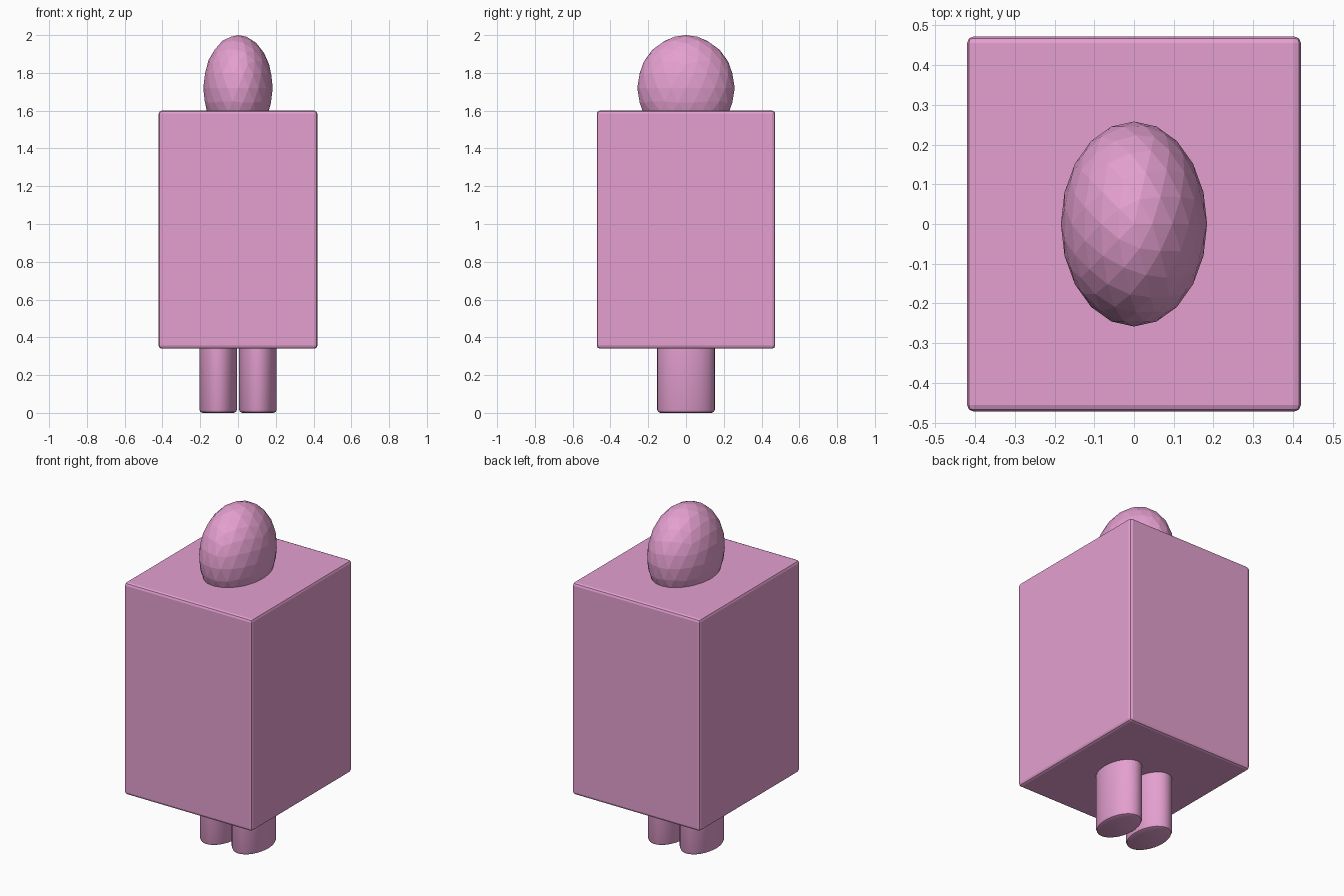
import bpy, bmesh
from mathutils import Matrix, Vector

if "Cube" in bpy.data.objects:
    bpy.data.objects.remove(bpy.data.objects["Cube"])

pink = bpy.data.materials.new("pink")
pink.diffuse_color = (0.78, 0.35, 0.63, 1)
pink.use_nodes = True
pink.node_tree.nodes["Principled BSDF"].inputs["Base Color"].default_value = pink.diffuse_color


def finish(name, bm, smooth=False):
    bmesh.ops.recalc_face_normals(bm, faces=bm.faces)
    mesh = bpy.data.meshes.new(name)
    bm.to_mesh(mesh)
    bm.free()
    mesh.materials.append(pink)
    obj = bpy.data.objects.new(name, mesh)
    bpy.context.collection.objects.link(obj)
    if smooth:
        bpy.context.view_layer.objects.active = obj
        obj.select_set(True)
        bpy.ops.object.shade_smooth_by_angle()
        obj.select_set(False)
    return obj


def placed(center, size):
    return Matrix.Translation(center) @ Matrix.Diagonal((*size, 1))


# Body: tall box with softly worn edges
bm = bmesh.new()
bmesh.ops.create_cube(bm, size=1, matrix=placed((0, 0, 0.97), (0.84, 0.944, 1.26)))
bmesh.ops.bevel(bm, geom=bm.edges[:], offset=0.016, segments=2, profile=0.5, affect='EDGES')
finish("body", bm)

# Head: faceted egg, trimmed flat just inside the body top
bm = bmesh.new()
bmesh.ops.create_icosphere(bm, subdivisions=3, radius=1,
                           matrix=placed((0, 0, 1.72), (0.184, 0.258, 0.28)))
bmesh.ops.bisect_plane(bm, geom=bm.verts[:] + bm.edges[:] + bm.faces[:],
                       plane_co=Vector((0, 0, 1.59)), plane_no=Vector((0, 0, 1)), clear_inner=True)
bmesh.ops.holes_fill(bm, edges=[e for e in bm.edges if e.is_boundary])
finish("head", bm)

# Legs: oval columns with a rounded lower rim
for side, label in ((-1, "left"), (1, "right")):
    bm = bmesh.new()
    bmesh.ops.create_cone(bm, cap_ends=True, segments=32, radius1=1, radius2=1, depth=1,
                          matrix=placed((side * 0.105, 0, 0.175), (0.1, 0.153, 0.35)))
    rim = [e for e in bm.edges if all(v.co.z < 0.01 for v in e.verts)]
    bmesh.ops.bevel(bm, geom=rim, offset=0.018, segments=2, profile=0.5, affect='EDGES')
    finish(label + "_leg", bm, smooth=True)
